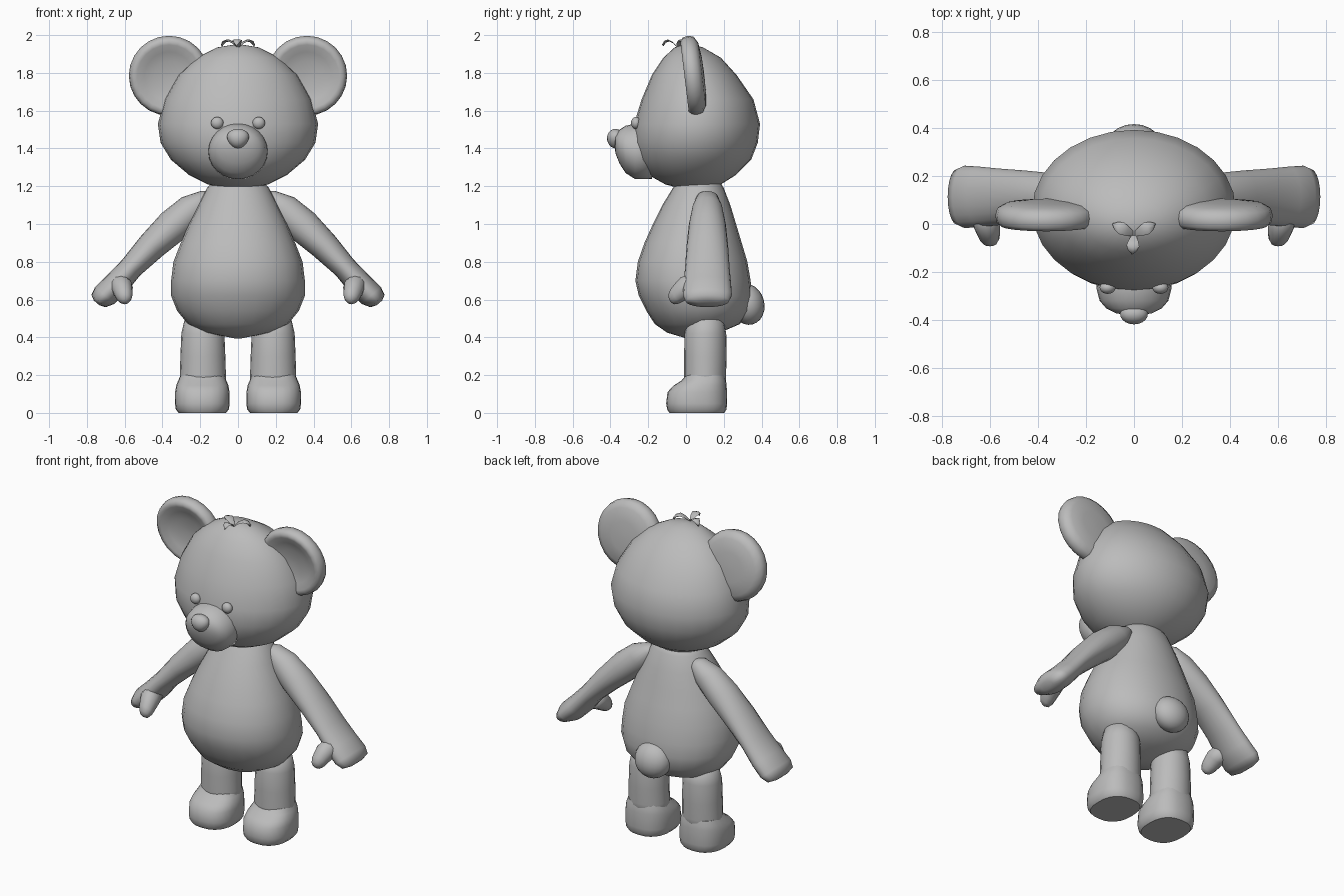
import bpy, bmesh
from math import cos, sin, pi, radians, copysign
from mathutils import Vector, Matrix

cube = bpy.data.objects.get("Cube")
if cube:
    bpy.data.objects.remove(cube)

grey = bpy.data.materials.new("plain_grey")
grey.use_nodes = True
grey.diffuse_color = (0.5, 0.5, 0.5, 1)
grey.node_tree.nodes["Principled BSDF"].inputs["Base Color"].default_value = (0.5, 0.5, 0.5, 1)


def finish(name, bm, angle):
    bmesh.ops.recalc_face_normals(bm, faces=bm.faces)
    mesh = bpy.data.meshes.new(name)
    bm.to_mesh(mesh)
    bm.free()
    mesh.materials.append(grey)
    obj = bpy.data.objects.new(name, mesh)
    bpy.context.collection.objects.link(obj)
    bpy.ops.object.select_all(action='DESELECT')
    obj.select_set(True)
    bpy.context.view_layer.objects.active = obj
    bpy.ops.object.shade_smooth_by_angle(angle=radians(angle))
    return obj


def loft(name, rings, segments=24, angle=180, power=1):
    """Skin a row of ellipses (centre, two half axes); power under 1 squares them off."""
    bm = bmesh.new()
    rows = []
    for centre, u, v in rings:
        row = []
        for i in range(segments):
            c, s = (copysign(abs(f(2 * pi * i / segments)) ** power, f(2 * pi * i / segments))
                    for f in (cos, sin))
            row.append(bm.verts.new(Vector(centre) + Vector(u) * c + Vector(v) * s))
        rows.append(row)
    for a, b in zip(rows, rows[1:]):
        for i in range(segments):
            j = (i + 1) % segments
            bm.faces.new((a[i], a[j], b[j], b[i]))
    bm.faces.new(rows[0])
    bm.faces.new(rows[-1])
    return finish(name, bm, angle)


def stack(name, profile, x=0, segments=24, angle=180, power=1):
    """Level ellipses: height, half width, front y, back y."""
    return loft(name, [((x, (f + b) / 2, z), (w, 0, 0), (0, (b - f) / 2, 0))
                       for z, w, f, b in profile], segments, angle, power)


def ball(name, centre, radii, tilt=0, taper=0):
    """Ellipsoid tilted about x; taper narrows its lower half."""
    bm = bmesh.new()
    bmesh.ops.create_uvsphere(bm, u_segments=20, v_segments=12, radius=1)
    for v in bm.verts:
        v.co.x *= 1 + taper * v.co.z
    bm.transform(Matrix.Translation(centre) @ Matrix.Rotation(tilt, 4, 'X')
                 @ Matrix.Diagonal((*radii, 1)))
    return finish(name, bm, 180)


# Head and torso
stack("head", [(1.95, .02, -.01, .03), (1.935, .11, -.06, .09), (1.88, .22, -.12, .185),
               (1.79, .315, -.18, .267), (1.66, .39, -.235, .357), (1.53, .424, -.275, .392),
               (1.43, .41, -.28, .38), (1.34, .355, -.255, .345), (1.26, .26, -.20, .265),
               (1.21, .16, -.11, .185), (1.185, .07, -.02, .11)], segments=28)
stack("torso", [(1.24, .12, -.04, .17), (1.19, .165, -.07, .20), (1.10, .21, -.125, .235),
                (1.0, .26, -.175, .265), (.9, .303, -.22, .295), (.8, .342, -.255, .325),
                (.7, .354, -.268, .342), (.62, .354, -.25, .35), (.54, .322, -.21, .337),
                (.47, .265, -.165, .285), (.425, .17, -.10, .18), (.395, .02, 0, .04)], power=.95)

# Muzzle: upright ellipses from the face forward, then nose and tail
muzzle = [(-.18, 1.385, .16, .148), (-.27, 1.385, .156, .147), (-.32, 1.395, .143, .125),
          (-.352, 1.41, .115, .09), (-.372, 1.425, .075, .055), (-.38, 1.43, .02, .015)]
loft("muzzle", [((0, y, z), (w, 0, 0), (0, 0, h)) for y, z, w, h in muzzle])
ball("nose", (0, -.372, 1.452), (.057, .046, .052), .15, .2)
ball("tail", (0, .325, .575), (.115, .09, .11), .25)

for side, s in (("left", 1), ("right", -1)):
    ball(side + "_eye", (s * .11, -.265, 1.535), (.033, .026, .032))

    # Ear: turned disc with a gently dished front
    rim = [(.01, -.008), (.08, -.012), (.13, -.025), (.17, -.041), (.19, -.043),
           (.207, -.028), (.213, 0), (.205, .03), (.17, .05), (.09, .06), (.01, .062)]
    ear = loft(side + "_ear", [((0, d, 0), (r, 0, 0), (0, 0, r)) for r, d in rim])
    ear.data.transform(Matrix.Translation((s * .365, .035, 1.785))
                       @ Matrix.Rotation(.12, 4, 'X'))

    # Arm: x, z, half thickness, half depth
    arm = [(.14, 1.165, .012, .02), (.165, 1.145, .045, .055), (.235, 1.085, .085, .08),
           (.335, .997, .092, .098), (.455, .885, .078, .11), (.565, .77, .063, .118),
           (.645, .68, .068, .126), (.705, .622, .068, .13), (.738, .592, .05, .115),
           (.748, .582, .02, .05)]
    loft(side + "_arm", [((s * x, .113, z), (s * h * .76, 0, h * .65), (0, d, 0))
                         for x, z, h, d in arm], 20)

    # Blunt thumb reaching forward and down from the hand
    thumb = [(.625, .07, .69, .055), (.615, .0, .665, .058), (.608, -.035, .638, .05),
             (.603, -.06, .617, .043), (.60, -.078, .602, .03), (.60, -.086, .595, .01)]
    loft(side + "_thumb", [((s * x, y, z), (r, 0, 0), (0, r * .5, -r * .9))
                           for x, y, z, r in thumb], 12)

    # Leg, then a squarer flat-soled foot around its lower end
    stack(side + "_leg", [(.515, .06, .05, .16), (.49, .098, .01, .20), (.42, .114, -.008, .213),
                          (.3, .119, -.01, .215), (.2, .122, -.01, .212), (.1, .126, -.01, .21)],
          s * .186, 20)
    stack(side + "_foot", [(.2, .115, 0, .205), (.17, .128, -.025, .212), (.145, .138, -.065, .215),
                           (.11, .144, -.098, .217), (.05, .145, -.105, .218),
                           (.018, .14, -.1, .214), (.0, .125, -.088, .203)],
          s * .189, 24, 42, .82)

# Tuft: three curling pointed leaves; path steps are outward, height, half width
leaf = [(0, 1.935, .008), (.3, 1.96, .02), (.6, 1.972, .027), (.85, 1.965, .018),
        (1, 1.945, .003)]
for name, dx, dy, reach in (("left_tuft", .87, .45, .1), ("right_tuft", -.87, .45, .1),
                            ("front_tuft", -.1, -1, .078)):
    loft(name, [((dx * d * reach, dy * d * reach - .045, z), (-dy * w, dx * w, 0),
                 (dx * .004, dy * .004, .005)) for d, z, w in leaf], 8, 60)
